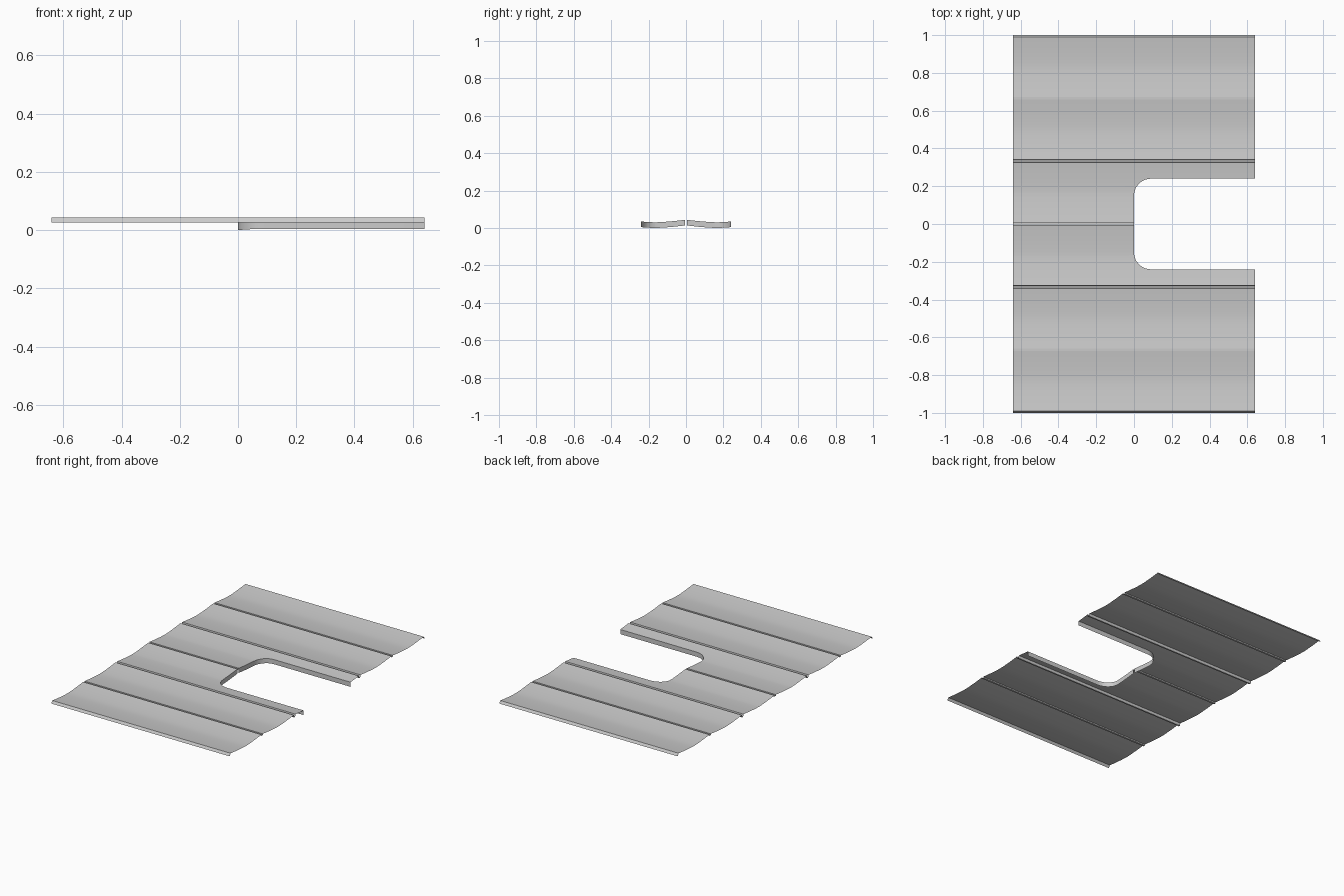
import bpy, bmesh, math

if "Cube" in bpy.data.objects:
    bpy.data.objects.remove(bpy.data.objects["Cube"])

HALF_X, CUT_Y, R = 0.64, 0.24, 0.09
TOP, SAG, SKIRT = 0.043, 0.013, 0.03
PITCH = 1 / 3
CORNER = [CUT_Y - R + R * math.sin(math.radians(a)) for a in range(0, 91, 10)]


def panel_z(y, a, b):
    t = abs(2 * (y - a) / (b - a) - 1)
    return TOP - SAG * (1 - t ** 1.5)


def cut_x(y):
    # edge of the rounded notch
    d = max(0, abs(y) - (CUT_Y - R))
    return R - math.sqrt(max(0, R * R - d * d)) if d else 0.0


def new_object(name, quads):
    bm = bmesh.new()
    for q in quads:
        bm.faces.new([bm.verts.new(p) for p in q])
    bmesh.ops.remove_doubles(bm, verts=bm.verts, dist=1e-5)
    mesh = bpy.data.meshes.new(name)
    bm.to_mesh(mesh)
    bm.free()
    ob = bpy.data.objects.new(name, mesh)
    bpy.context.collection.objects.link(ob)
    bpy.ops.object.select_all(action='DESELECT')
    ob.select_set(True)
    bpy.context.view_layer.objects.active = ob
    bpy.ops.object.shade_smooth_by_angle(angle=math.radians(30))
    return ob


# cross-section: sagging panels separated by deep and shallow grooves
profile = [(-1.0, TOP - 0.016)]
panels = []
for i in range(6):
    def edge(k):
        return 0.01 if k in (0, 6) else (0.0085 if k % 2 == 0 else 0.0065)
    a = -1 + i * PITCH + edge(i)
    b = -1 + (i + 1) * PITCH - edge(i + 1)
    ys = {round(a + (b - a) * k / 14, 6) for k in range(15)}
    ys |= {round(s * c, 6) for c in CORNER for s in (-1, 1) if a < s * c < b}
    ys = sorted(ys)
    pts = [(y, panel_z(y, a, b)) for y in ys]
    panels.append(pts)
    profile += pts
    k = i + 1
    seam = -1 + k * PITCH
    if k == 6:
        profile.append((1.0, TOP - 0.016))
    else:
        w, d = (0.005, 0.016) if k % 2 == 0 else (0.0065, 0.008)
        profile += [(seam - w, TOP - d), (seam + w, TOP - d)]

# decking sheet with the notch left open
quads = []
for (y0, z0), (y1, z1) in zip(profile, profile[1:]):
    inside = abs((y0 + y1) / 2) < CUT_Y
    x0, x1 = (cut_x(y0), cut_x(y1)) if inside else (HALF_X, HALF_X)
    quads.append([(-HALF_X, y0, z0), (x0, y0, z0), (x1, y1, z1), (-HALF_X, y1, z1)])
new_object("decking_sheet", quads)

# skirt hanging from each half of the notch edge
for name, pts in (("notch_skirt_front", panels[2]), ("notch_skirt_back", panels[3])):
    path = [(cut_x(y), y, z) for y, z in pts if abs(y) < CUT_Y + 1e-5]
    path.sort(key=lambda p: abs(p[1]))
    path.append((HALF_X, path[-1][1], path[-1][2]))
    quads = []
    for p, q in zip(path, path[1:]):
        quads.append([p, q, (q[0], q[1], q[2] - SKIRT), (p[0], p[1], p[2] - SKIRT)])
    new_object(name, quads)
